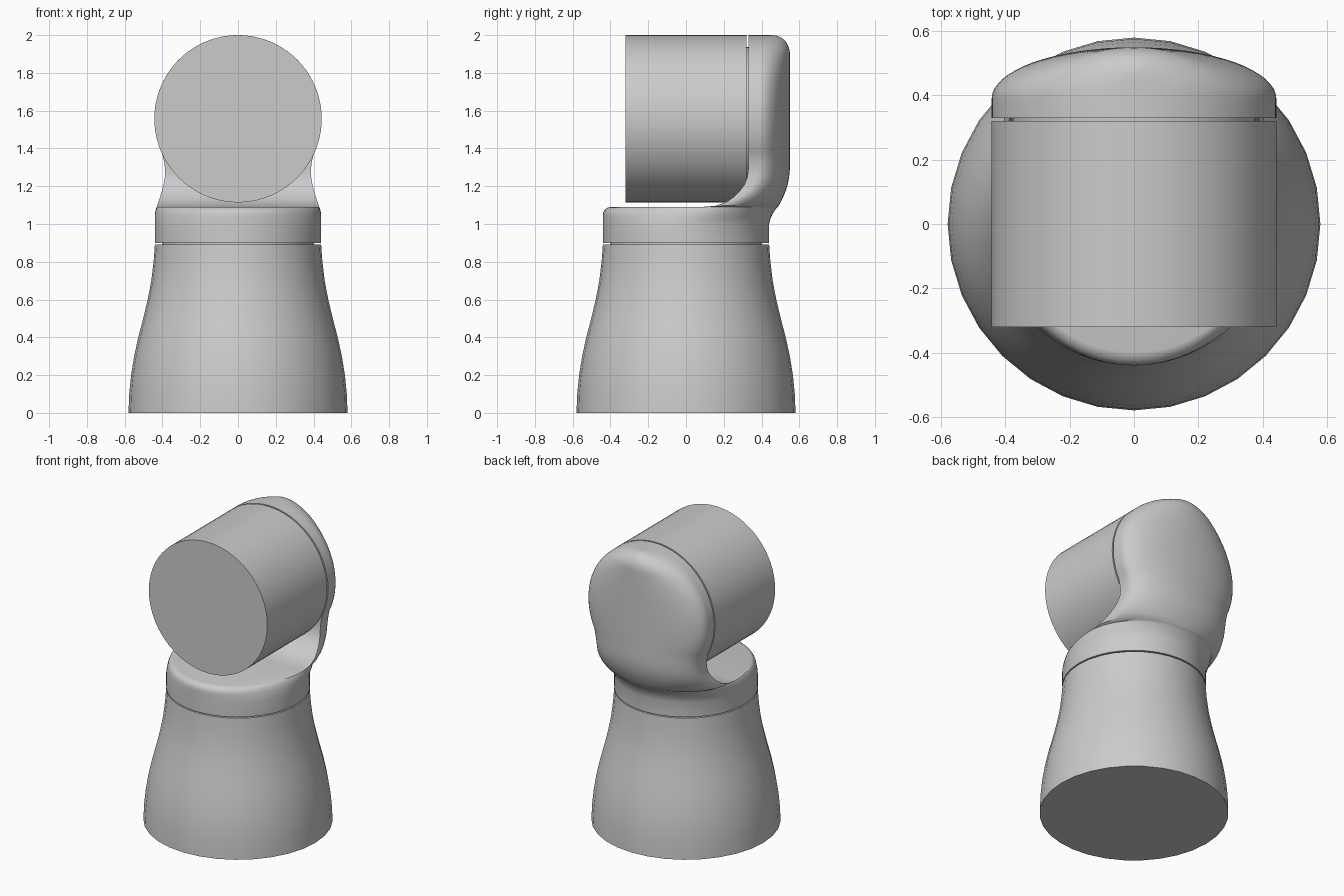
import bpy, bmesh
from math import sin, cos, pi, sqrt, radians

if "Cube" in bpy.data.objects:
    bpy.data.objects.remove(bpy.data.objects["Cube"])


def loft(name, rings, angle=35):
    """Skin a stack of equal-length rings and cap both ends."""
    bm = bmesh.new()
    rows = [[bm.verts.new(p) for p in ring] for ring in rings]
    n = len(rows[0])
    for a, b in zip(rows, rows[1:]):
        for i in range(n):
            j = (i + 1) % n
            bm.faces.new((a[i], a[j], b[j], b[i]))
    bm.faces.new(rows[0][::-1])
    bm.faces.new(rows[-1])
    bmesh.ops.remove_doubles(bm, verts=bm.verts, dist=0.0004)
    bmesh.ops.recalc_face_normals(bm, faces=bm.faces)
    mesh = bpy.data.meshes.new(name)
    bm.to_mesh(mesh)
    bm.free()
    obj = bpy.data.objects.new(name, mesh)
    bpy.context.collection.objects.link(obj)
    bpy.ops.object.select_all(action='DESELECT')
    obj.select_set(True)
    bpy.context.view_layer.objects.active = obj
    bpy.ops.object.shade_smooth_by_angle(angle=radians(angle))
    return obj


def circle(r, z, n):
    return [(r * cos(2 * pi * i / n), r * sin(2 * pi * i / n), z) for i in range(n)]


def section(z, w, front, corner, side, back, n=32):
    """Horizontal slice: front arc, short straight sides, back arc."""
    arc = [pi * i / n for i in range(n + 1)]
    ring = [(-w * cos(t), corner - (corner - front) * sin(t), z) for t in arc]
    ring += [(w * cos(t), side + (back - side) * sin(t), z) for t in arc]
    return ring


# Flared pedestal
base_profile = [(.58, 0), (.576, .1), (.566, .2), (.55, .3), (.528, .4), (.502, .5),
                (.478, .6), (.459, .7), (.447, .8), (.44, .892)]
loft("pedestal", [circle(r, z, 32) for r, z in base_profile])

# Elbow bracket: round turntable flowing into the upright plate
# columns: z, half width, front y, front corner y, side end y, back y
lower = [
    (.90, .44, -.44, 0, 0, .44),
    (1.0, .44, -.44, 0, 0, .44),
    (1.03, .44, -.44, .02, .02, .448),
    (1.05, .44, -.44, .04, .04, .457),
    (1.065, .438, -.437, .05, .05, .466),
    (1.078, .435, -.428, .065, .065, .475),
    (1.087, .432, -.413, .075, .075, .482),
    (1.09, .43, -.40, .08, .08, .486),
    (1.09, .43, .08, .08, .08, .486),
    (1.097, .428, .16, .16, .16, .491),
    (1.12, .42, .22, .22, .23, .504),
    (1.145, .412, .255, .255, .28, .516),
    (1.175, .403, .285, .285, .32, .528),
    (1.21, .394, .31, .31, .355, .539),
    (1.25, .387, .325, .325, .375, .546),
    (1.29, .386, .33, .33, .385, .55),
    (1.33, .391, .33, .33, .39, .55),
]
rings = [section(*row) for row in lower]
CZ, R = 1.557, .443
for k in range(29):
    a = radians(-26 + k * 115 / 28)
    z = CZ + R * sin(a)
    d = max(0, (z - 1.9) / .1)
    back = .55 if d == 0 else .46 + .09 * sqrt(max(0, 1 - d * d))
    rings.append(section(z, R * cos(a), .33, .33, .39, back))
loft("elbow_bracket", rings)

# Horizontal motor drum
drum = loft("motor_drum", [circle(R, -.32, 64), circle(R, .32, 64)])
drum.rotation_euler = (pi / 2, 0, 0)
drum.location = (0, 0, CZ)

# Narrow spacers hidden in the joint gaps
loft("turntable_spacer", [circle(.40, .88, 48), circle(.40, .91, 48)])
hub = loft("drum_spacer", [circle(.38, -.01, 48), circle(.38, .02, 48)])
hub.rotation_euler = (pi / 2, 0, 0)
hub.location = (0, .33, CZ)
